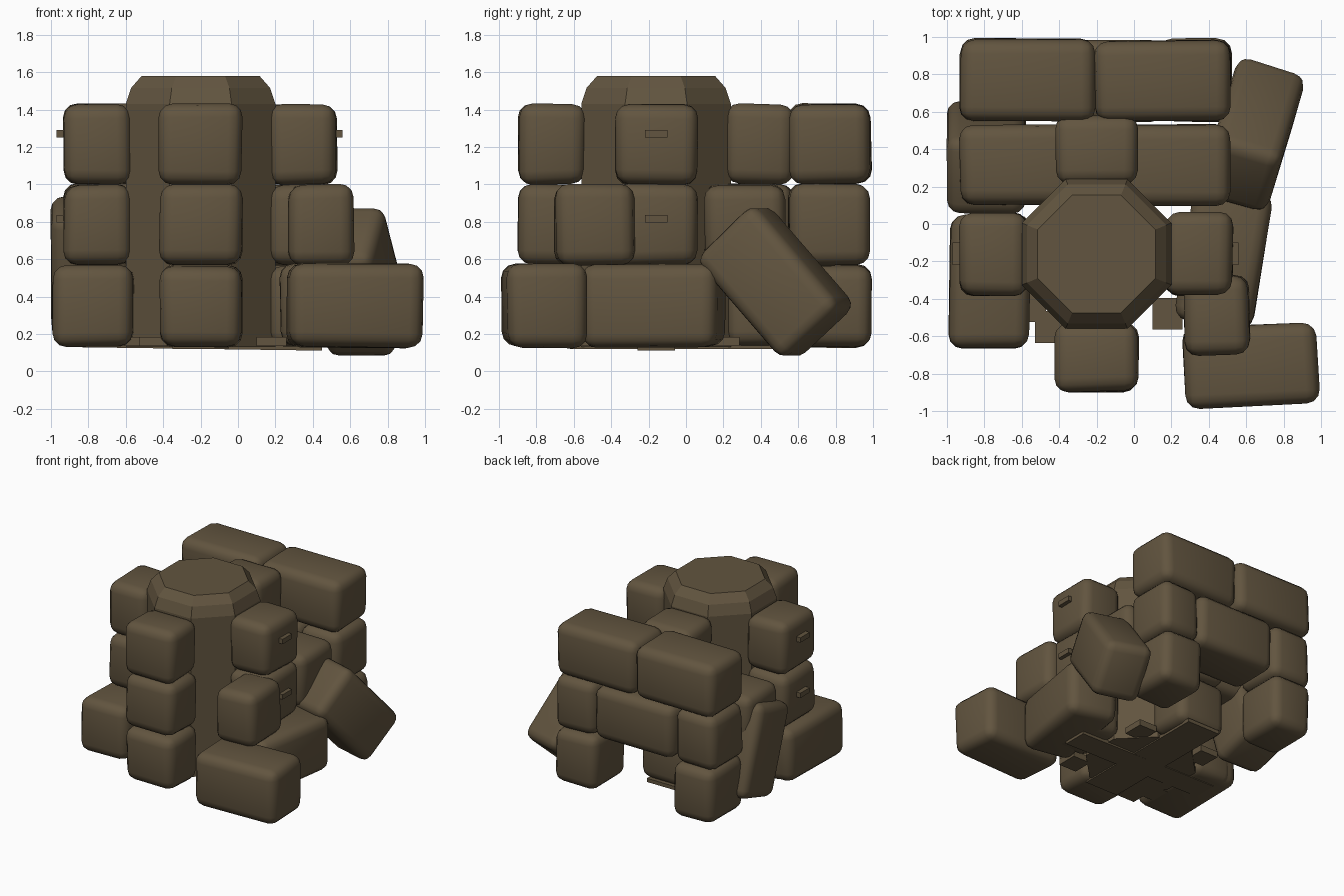
import bpy, bmesh, math, random
from mathutils import Vector, Euler

if "Cube" in bpy.data.objects:
    bpy.data.objects.remove(bpy.data.objects["Cube"])

random.seed(4)
brown = bpy.data.materials.new("dull_brown")
brown.diffuse_color = (0.122, 0.090, 0.050, 1)
brown.use_nodes = True
brown.node_tree.nodes["Principled BSDF"].inputs["Base Color"].default_value = brown.diffuse_color


def finish(name, bm, angle=None):
    me = bpy.data.meshes.new(name)
    bm.to_mesh(me)
    bm.free()
    me.materials.append(brown)
    ob = bpy.data.objects.new(name, me)
    bpy.context.collection.objects.link(ob)
    if angle:
        bpy.ops.object.select_all(action='DESELECT')
        ob.select_set(True)
        bpy.context.view_layer.objects.active = ob
        bpy.ops.object.shade_smooth_by_angle(angle=math.radians(angle))
    return ob


def box(name, center, size, rot=(0, 0, 0), bevel=0.0):
    """Box, rounded like a stuffed bag when bevel is given."""
    bm = bmesh.new()
    bmesh.ops.create_cube(bm, size=1)
    for v in bm.verts:
        v.co = Vector([c * s for c, s in zip(v.co, size)])
        if bevel:
            v.co += Vector([random.uniform(-0.008, 0.008) for _ in range(3)])
    if bevel:
        bmesh.ops.bevel(bm, geom=bm.edges[:], offset=bevel, segments=3,
                        profile=0.5, affect='EDGES')
    ob = finish(name, bm, 50 if bevel else None)
    ob.location = center
    ob.rotation_euler = Euler([math.radians(a) for a in rot])
    return ob


def bag(name, x, y, z, rot=(0, 0, 0)):
    """Rounded block from its x, y and z ranges."""
    rng = (x, y, z)
    return box(name, [(a + b) / 2 for a, b in rng], [b - a for a, b in rng], rot, 0.075)


ROWS = [(0.13, 0.57), (0.57, 1.0), (1.0, 1.43)]
CX, CY = -0.2, -0.16

# Octagonal column with a chamfered top
bm = bmesh.new()
rings = []
for r, z in [(0.40, 0.13), (0.40, 1.43), (0.372, 1.515), (0.315, 1.58)]:
    R = r / math.cos(math.pi / 8)
    rings.append([bm.verts.new((CX + R * math.cos((i + 0.5) * math.pi / 4),
                                CY + R * math.sin((i + 0.5) * math.pi / 4), z)) for i in range(8)])
for a, b in zip(rings, rings[1:]):
    for i in range(8):
        bm.faces.new((a[i], a[(i + 1) % 8], b[(i + 1) % 8], b[i]))
bm.faces.new(rings[0][::-1])
bm.faces.new(rings[-1])
finish("column", bm)

# Small bags on the four sides of the column, three high
for r, z in enumerate(ROWS):
    for k in range(4):
        a = k * math.pi / 2
        c = (CX + 0.55 * math.cos(a), CY + 0.555 * math.sin(a), sum(z) / 2)
        box(f"column_bag_{r}_{k}", c, (0.36, 0.44, 0.43), (0, 0, 90 * k), 0.075)
    # Flat crossbar poking out of the side bags
    zc = 0.36 + 0.455 * r
    box(f"crossbar_{r}", (-0.205, -0.16, zc), (1.53, 0.12, 0.04))

# Back wall
bag("back_wall_top_left", (-0.93, -0.21), (0.55, 0.99), ROWS[2])
bag("back_wall_top_right", (-0.21, 0.51), (0.55, 0.98), ROWS[2])
bag("back_wall_mid_left", (-0.93, -0.56), (0.55, 0.98), ROWS[1])
bag("back_wall_mid_center", (-0.56, 0.16), (0.55, 0.98), ROWS[1])
bag("back_wall_mid_right", (0.16, 0.51), (0.55, 0.98), ROWS[1])
bag("back_wall_low_left", (-0.92, -0.56), (0.55, 0.99), ROWS[0])
bag("back_wall_low_right", (0.14, 0.52), (0.55, 0.99), ROWS[0])

# Inner wall, middle row
bag("inner_wall_left", (-0.93, -0.21), (0.10, 0.53), ROWS[1])
bag("inner_wall_right", (-0.21, 0.51), (0.10, 0.53), ROWS[1])

# Loose bags around the front and sides
bag("front_right_bag", (0.27, 0.985), (-0.97, -0.54), ROWS[0], (0, 0, 3))
bag("right_low_bag", (0.27, 0.69), (-0.54, 0.19), ROWS[0], (0, 0, -9))
bag("right_mid_bag", (0.27, 0.62), (-0.70, -0.28), ROWS[1], (0, 0, 2))
bag("left_low_bag", (-0.985, -0.555), (-0.665, 0.05), ROWS[0], (0, 0, -1))

# Fallen bags leaning on each side
box("right_leaning_bag", (0.635, 0.475, 0.475), (0.38, 0.74, 0.45), (-48, 0, -17), 0.07)
box("left_leaning_bag", (-0.785, 0.355, 0.53), (0.42, 0.43, 0.74), (18, 0, 0), 0.07)

# Thin planks under the stack
box("long_plank", (-0.19, -0.16, 0.135), (1.28, 0.2, 0.03), (0, 0.8, 0))
box("cross_plank", (-0.2, -0.02, 0.135), (0.3, 1.2, 0.03))
for i, (x, y) in enumerate([(0.18, -0.48), (-0.55, -0.44), (-0.45, -0.55), (0.1, 0.2), (-0.5, 0.2)]):
    box(f"plank_end_{i}", (x, y, 0.16), (0.16, 0.17, 0.05))
